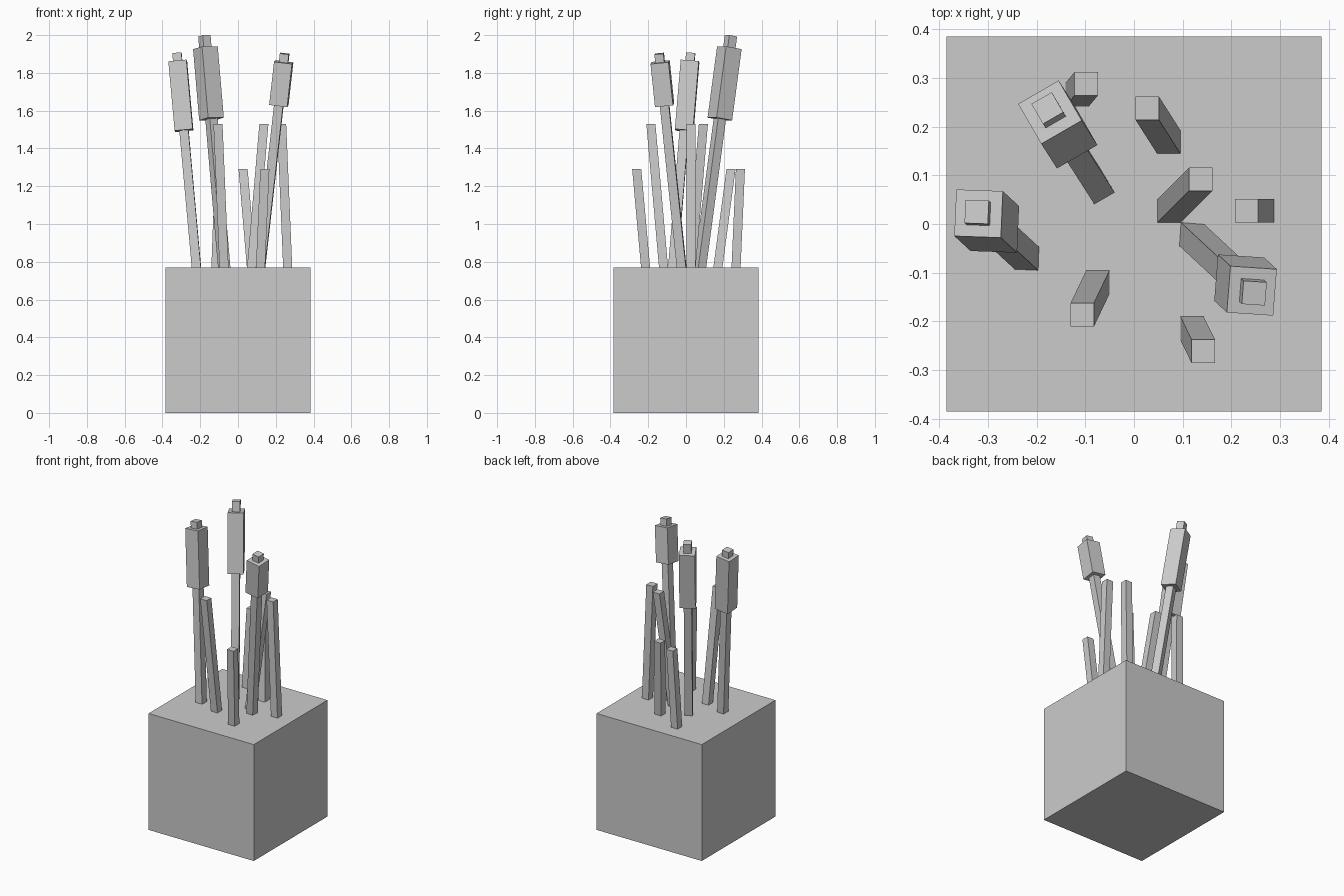
import bpy
from math import cos, sin, radians
from mathutils import Vector

if "Cube" in bpy.data.objects:
    bpy.data.objects.remove(bpy.data.objects["Cube"])

BLOCK = 0.385   # half width of the base block
TOP = 0.77      # height of the block's top face
STEM = 0.048    # stem thickness


def prism(name, lower, upper):
    """Six-sided solid between two four-cornered rings."""
    faces = [(3, 2, 1, 0), (4, 5, 6, 7)]
    faces += [(i, (i + 1) % 4, (i + 1) % 4 + 4, i + 4) for i in range(4)]
    mesh = bpy.data.meshes.new(name)
    mesh.from_pydata([tuple(v) for v in lower + upper], [], faces)
    obj = bpy.data.objects.new(name, mesh)
    bpy.context.collection.objects.link(obj)
    return obj


def ring(centre, u, v, width):
    c, h = Vector(centre), width / 2
    return [c + (u * a + v * b) * h for a, b in ((-1, -1), (1, -1), (1, 1), (-1, 1))]


X, Y = Vector((1, 0, 0)), Vector((0, 1, 0))


def reed(name, base, tip, height):
    """Slanted reed with level, axis-aligned ends."""
    prism(name, ring((*base, TOP), X, Y, STEM), ring((*tip, height), X, Y, STEM))


def cattail(name, base, tip, head_z, turn):
    """Leaning stalk: stem, thick seed head and small tip on one tilted axis."""
    start, end = Vector((*base, TOP)), Vector(tip)
    axis = (end - start).normalized()
    u = Vector((cos(radians(turn)), sin(radians(turn)), 0))
    u = (u - axis * u.dot(axis)).normalized()
    v = axis.cross(u)

    def at(z):
        return start + axis * ((z - TOP) / axis.z)

    low, high = head_z
    for part, z0, z1, width in (("stem", TOP - 0.02, low, STEM),
                                ("head", low, high, 2 * STEM),
                                ("tip", high, end.z, STEM)):
        prism(f"{name}_{part}", ring(at(z0), u, v, width), ring(at(z1), u, v, width))


# Base block
prism("base_block", ring((0, 0, 0), X, Y, 2 * BLOCK), ring((0, 0, TOP), X, Y, 2 * BLOCK))

# Plain reeds: base, tip, height
reeds = [
    ((-0.117, 0.265), (-0.098, 0.288), 1.29),
    ((0.071, 0.169), (0.027, 0.238), 1.29),
    ((0.119, -0.214), (0.142, -0.261), 1.29),
    ((0.072, 0.027), (0.137, 0.092), 1.53),
    ((0.263, 0.027), (0.231, 0.027), 1.53),
    ((-0.074, -0.119), (-0.106, -0.186), 1.53),
]
for i, args in enumerate(reeds, 1):
    reed(f"reed_{i}", *args)

# Cattails: base, tip, head z range, turn about the stalk
cattail("left_cattail", (-0.22, -0.07), (-0.323, 0.025, 1.905), (1.495, 1.862), -2.5)
cattail("back_cattail", (-0.073, 0.074), (-0.178, 0.238, 1.996), (1.556, 1.933), 30)
cattail("right_cattail", (0.119, -0.023), (0.247, -0.142, 1.902), (1.629, 1.857), -4.5)
